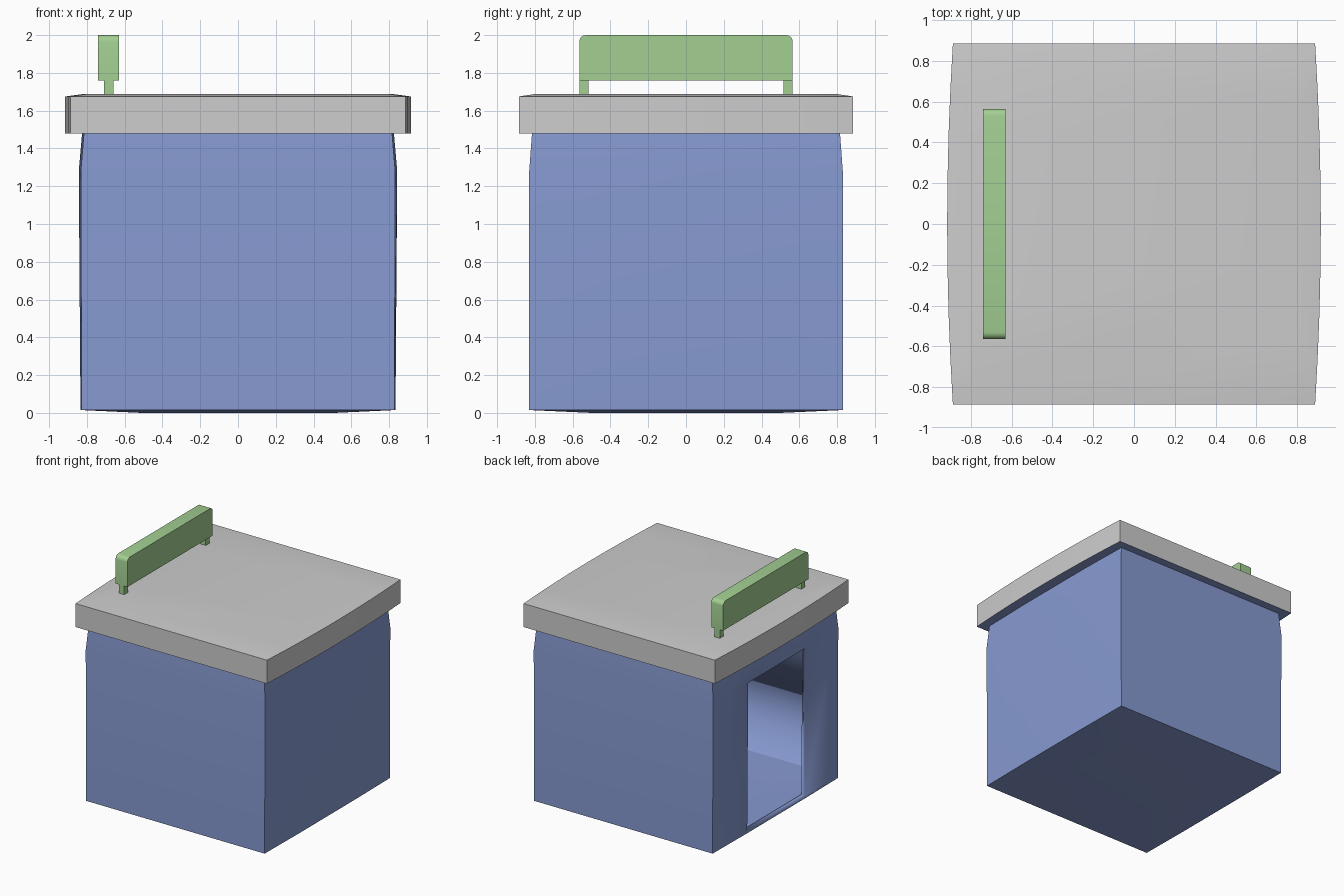
import bpy, bmesh

cube = bpy.data.objects.get("Cube")
if cube:
    bpy.data.objects.remove(cube, do_unlink=True)


def material(name, rgb):
    """Flat material from display values, converted to linear."""
    lin = [((c / 255 + 0.055) / 1.055) ** 2.4 for c in rgb] + [1]
    m = bpy.data.materials.new(name)
    m.use_nodes = True
    m.diffuse_color = lin
    bsdf = m.node_tree.nodes["Principled BSDF"]
    bsdf.inputs["Base Color"].default_value = lin
    bsdf.inputs["Roughness"].default_value = 0.8
    return m


blue = material("wall blue", (135, 154, 209))
grey = material("roof grey", (205, 205, 205))
green = material("sign green", (163, 207, 146))


def make_object(name, bm, *mats):
    bmesh.ops.recalc_face_normals(bm, faces=bm.faces)
    mesh = bpy.data.meshes.new(name)
    bm.to_mesh(mesh)
    bm.free()
    obj = bpy.data.objects.new(name, mesh)
    bpy.context.collection.objects.link(obj)
    for m in mats:
        mesh.materials.append(m)
    return obj


def smooth(obj):
    bpy.ops.object.select_all(action='DESELECT')
    obj.select_set(True)
    bpy.context.view_layer.objects.active = obj
    bpy.ops.object.shade_smooth_by_angle(angle=0.4)


def bowed_block(side, levels):
    """Loft of a square plan whose left and right sides bow outwards.
    side: (y fraction, bow fraction) stations; levels: z, half x, half y, bow."""
    bm = bmesh.new()
    rings = []
    for z, hx, hy, bow in levels:
        right = [(hx + bow * b, hy * y, z) for y, b in side]
        left = [(-x, y, z) for x, y, z in reversed(right)]
        rings.append([bm.verts.new(p) for p in right + left])
    n = len(rings[0])
    for low, high in zip(rings, rings[1:]):
        for i in range(n):
            j = (i + 1) % n
            bm.faces.new((low[i], low[j], high[j], high[i]))
    bm.faces.new(rings[0])
    bm.faces.new(rings[-1])
    return bm


def box(bm, lo, hi):
    geom = bmesh.ops.create_cube(bm, size=1)["verts"]
    for v in geom:
        v.co = [(a + b) / 2 + c * (b - a) for a, b, c in zip(lo, hi, v.co)]
    return geom


# Hollow body: walls, floor and ceiling, with a doorway left open in the -x wall
DOOR, SILL, LINTEL = 0.38, 0.035, 1.28
bm = bowed_block(
    [(-1, 0), (-DOOR / 0.83, 1), (DOOR / 0.83, 1), (1, 0)],
    [(0, 0.5, 0.5, 0.01), (0.015, 0.828, 0.83, 0.005), (SILL, 0.828, 0.83, 0.006),
     (LINTEL, 0.832, 0.83, 0.011), (1.485, 0.815, 0.815, 0.01)])
bm.normal_update()
doorway = [f for f in bm.faces
           if f.calc_center_median().x < -0.8
           and abs(f.calc_center_median().y) < 0.1
           and SILL < f.calc_center_median().z < LINTEL]
bmesh.ops.delete(bm, geom=doorway, context='FACES')
body = make_object("body", bm, blue)
smooth(body)
shell = body.modifiers.new("wall thickness", 'SOLIDIFY')
shell.thickness = 0.03
shell.offset = -1
shell.use_even_offset = True

# Roof slab with a shallow crown and a blue underside
bm = bowed_block(
    [(-1, 0), (-0.75, 0.43), (-0.5, 0.75), (-0.23, 0.95), (0, 1),
     (0.23, 0.95), (0.5, 0.75), (0.75, 0.43), (1, 0)],
    [(1.478, 0.888, 0.885, 0.028), (1.675, 0.888, 0.885, 0.028),
     (1.688, 0.80, 0.80, 0.02)])
bm.normal_update()
roof = make_object("roof", bm, grey, blue)
for p in roof.data.polygons:
    p.material_index = 1 if p.normal.z < -0.5 else 0
smooth(roof)

# Sign board above the door, with rounded top corners
bm = bmesh.new()
box(bm, (-0.74, -0.565, 1.76), (-0.63, 0.565, 2.0))
corners = [e for e in bm.edges
           if all(v.co.z > 1.9 for v in e.verts)
           and abs(e.verts[0].co.x - e.verts[1].co.x) > 0.05]
bmesh.ops.bevel(bm, geom=corners, offset=0.035, segments=4, profile=0.5,
                affect='EDGES')
smooth(make_object("sign_board", bm, green))

# Sign posts
for name, y in (("front_sign_post", -0.54), ("back_sign_post", 0.54)):
    bm = bmesh.new()
    box(bm, (-0.71, y - 0.025, 1.67), (-0.66, y + 0.025, 1.765))
    make_object(name, bm, green)
